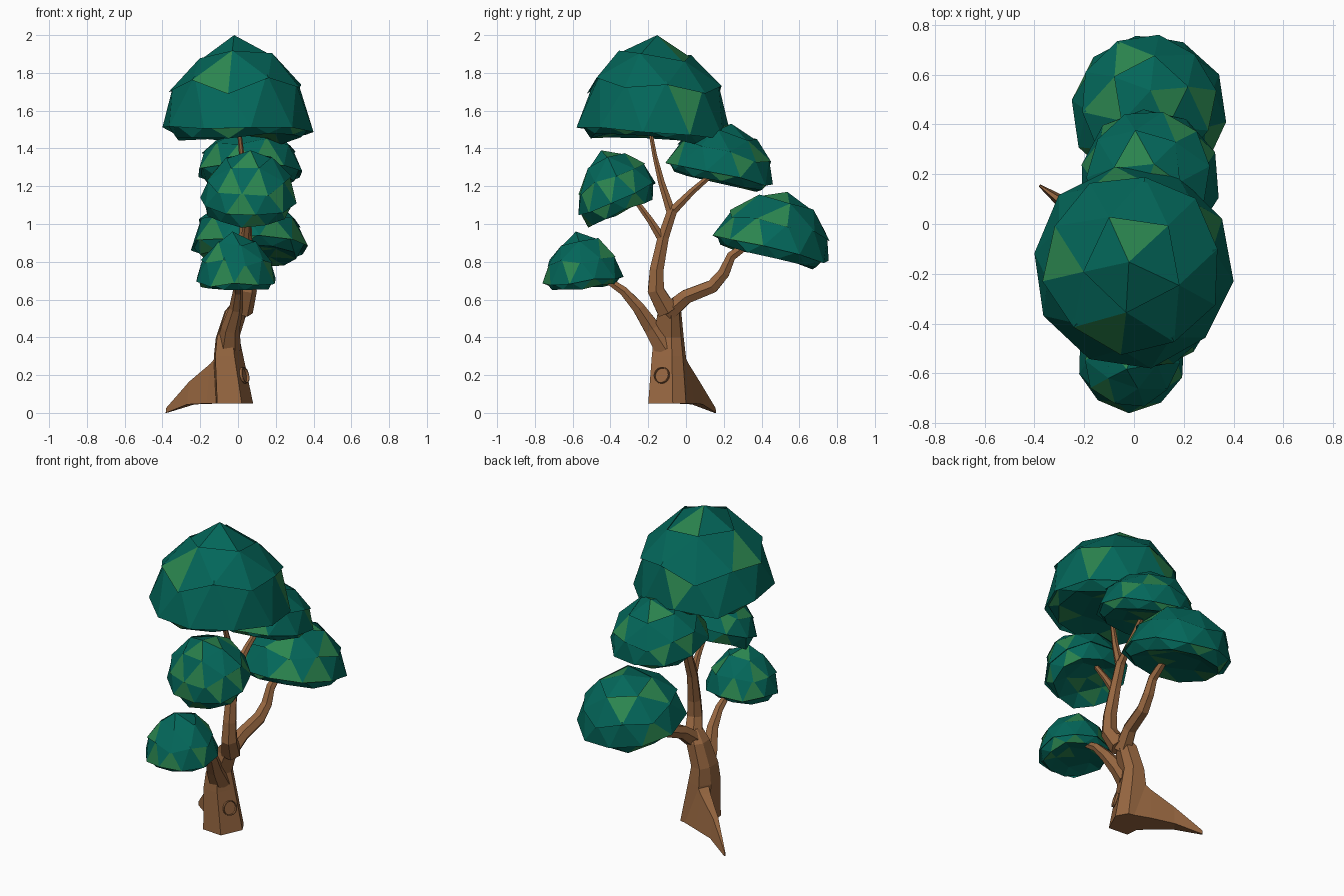
import bpy, bmesh, math, random
from mathutils import Vector, Matrix

if "Cube" in bpy.data.objects:
    bpy.data.objects.remove(bpy.data.objects["Cube"])


def material(name, rgb):
    m = bpy.data.materials.new(name)
    m.diffuse_color = (*rgb, 1)
    m.use_nodes = True
    m.node_tree.nodes["Principled BSDF"].inputs["Base Color"].default_value = m.diffuse_color
    return m


BARK = material("brown bark", (0.31, 0.135, 0.052))
TEAL = material("teal leaves", (0.001, 0.135, 0.102))
GREEN = material("bright green leaves", (0.024, 0.235, 0.078))


def make(name, verts, faces, mats, indices=None):
    me = bpy.data.meshes.new(name)
    me.from_pydata(verts, [], faces)
    for m in mats:
        me.materials.append(m)
    if indices:
        me.polygons.foreach_set("material_index", indices)
    bm = bmesh.new()
    bm.from_mesh(me)
    bmesh.ops.recalc_face_normals(bm, faces=bm.faces)
    bm.to_mesh(me)
    bm.free()
    ob = bpy.data.objects.new(name, me)
    bpy.context.collection.objects.link(ob)
    return ob


def loft(name, rings):
    """Join equal rings of points into a closed solid."""
    n = len(rings[0])
    verts = [p for r in rings for p in r]
    faces = [(k * n + i, k * n + (i + 1) % n, (k + 1) * n + (i + 1) % n, (k + 1) * n + i)
             for k in range(len(rings) - 1) for i in range(n)]
    faces += [tuple(range(n)), tuple(range(len(verts) - n, len(verts)))]
    return make(name, verts, faces, [BARK])


def branch(name, path, sides=6):
    """Tapered bent tube; path holds x, y, z, radius."""
    pts = [Vector(p[:3]) for p in path]
    rings = []
    for i, p in enumerate(pts):
        t = (pts[min(i + 1, len(pts) - 1)] - pts[max(i - 1, 0)]).normalized()
        u = (Vector((1, 0, 0)) - t * t.x).normalized()
        v = t.cross(u)
        rings.append([p + path[i][3] * (u * math.cos(a) + v * math.sin(a))
                      for a in (math.tau * k / sides for k in range(sides))])
    return loft(name, rings)


def canopy(name, lo, hi, tilt, under, seed):
    """Faceted dome in overlapping tiers, fitted to the box lo..hi."""
    rng = random.Random(seed)
    bm = bmesh.new()
    bmesh.ops.create_icosphere(bm, subdivisions=2, radius=1)
    bmesh.ops.rotate(bm, matrix=Matrix.Rotation(rng.uniform(0, 6), 3, 'Z'), verts=bm.verts)
    tier = {f: sum(f.calc_center_median().z < h for h in (0.81, 0.45, 0.0)) for f in bm.faces}
    for v in bm.verts:                      # sharper apex, ragged rings, tucked-in underside
        z = v.co.z
        if z > 0.95:
            v.co = Vector((rng.uniform(-0.08, 0.08), rng.uniform(-0.12, 0), 1.09))
        elif z > -0.1:
            v.co *= rng.uniform(0.98, 1.02)
            v.co.z += rng.uniform(-0.06, 0.06)
        elif z > -0.7:
            v.co.z = -under + rng.uniform(-0.04, 0.04)
        else:
            v.co.z = -under * 0.5
    rot = Matrix.Rotation(math.radians(tilt), 3, 'X')
    keys, verts, faces, mats = {}, [], [], []

    def point(v, k):
        if (v, k) not in keys:
            p = v.co.copy()
            if any(tier[f] > k for f in v.link_faces):   # overhanging lip
                p = Vector((p.x * 1.06, p.y * 1.06, p.z - 0.045))
            keys[v, k] = len(verts)
            verts.append(rot @ p)
        return keys[v, k]

    bright = set()
    for f in bm.faces:
        faces.append([point(v, tier[f]) for v in f.verts])
        # bright accents are scattered single facets that never touch along an edge
        near = {g for e in f.edges for g in e.link_faces}
        if rng.random() < 0.33 and not near & bright:
            bright.add(f)
        mats.append(int(f in bright))
    for e in bm.edges:
        a, b = sorted(tier[f] for f in e.link_faces)
        if a != b:
            v, w = e.verts
            faces.append([point(v, a), point(w, a), point(w, b), point(v, b)])
            mats.append(0)
    bm.free()
    for i in range(3):
        mn, mx = min(p[i] for p in verts), max(p[i] for p in verts)
        for p in verts:
            p[i] = lo[i] + (p[i] - mn) * (hi[i] - lo[i]) / (mx - mn)
    return make(name, verts, faces, [TEAL, GREEN], mats)


# Trunk: six-sided base profile swept upward and narrowed
base = [(0.02, -0.2), (0.08, -0.07), (0.04, 0.0), (-0.07, 0.02), (-0.12, -0.06), (-0.11, -0.19)]
levels = [(0.05, 0, 0, 1, 1), (0.3, -0.03, 0, 0.78, 0.82), (0.4, -0.035, 0, 0.62, 0.72),
          (0.54, 0.01, 0.005, 0.6, 0.56), (0.605, 0.05, -0.015, 0.4, 0.4)]
loft("trunk", [[(-0.02 + dx + (x + 0.02) * sx, -0.095 + dy + (y + 0.095) * sy, z) for x, y in base]
               for z, dx, dy, sx, sy in levels])

# Root flaring out to the back left
rings = []
for x, y, w, top, bot in [(-0.04, -0.07, 0.09, 0.36, 0.05), (-0.13, -0.01, 0.065, 0.26, 0.05),
                          (-0.25, 0.06, 0.035, 0.165, 0.045), (-0.38, 0.155, 0.005, 0.025, 0.0)]:
    rings.append([(x + 0.57 * w * s, y + 0.82 * w * s, z)
                  for s, z in ((-1, bot), (1, bot), (0.45, top), (-0.45, top))])
loft("root", rings)

# Knot ring on the front right face of the trunk
face_n = Vector((0.13, -0.06, 0.03)).normalized()
u = Vector((0.06, 0.13, 0)).normalized()
v = face_n.cross(u)
centre = Vector((0.037, -0.13, 0.2))
verts, faces, N = [], [], 16
for r, h in ((0.044, -0.01), (0.044, 0.004), (0.039, 0.004), (0.039, -0.01)):
    verts += [centre + face_n * h + r * (u * math.cos(a) + v * math.sin(a))
              for a in (math.tau * k / N for k in range(N))]
for k in range(4):
    faces += [(k * N + i, k * N + (i + 1) % N, (k + 1) % 4 * N + (i + 1) % N, (k + 1) % 4 * N + i)
              for i in range(N)]
make("trunk_knot", verts, faces, [BARK])

# Branches
branch("main_branch", [(0.02, -0.1, 0.54, 0.06), (0.05, -0.16, 0.65, 0.05), (0.05, -0.155, 0.76, 0.042),
                       (0.04, -0.12, 0.93, 0.034), (0.04, -0.07, 1.08, 0.03)])
branch("top_branch", [(0.04, -0.075, 1.05, 0.028), (0.03, -0.13, 1.22, 0.02),
                      (0.02, -0.165, 1.36, 0.014), (0.0, -0.2, 1.55, 0.01)])
branch("upper_back_branch", [(0.04, -0.08, 1.06, 0.028), (0.05, 0.03, 1.17, 0.02), (0.07, 0.18, 1.3, 0.013)])
branch("upper_front_branch", [(0.04, -0.12, 0.91, 0.028), (0.05, -0.19, 1.02, 0.02), (0.05, -0.3, 1.17, 0.013)])
branch("lower_back_branch", [(0.0, -0.1, 0.53, 0.055), (0.03, 0.0, 0.615, 0.043), (0.05, 0.14, 0.67, 0.04),
                             (0.06, 0.2, 0.74, 0.035), (0.06, 0.24, 0.83, 0.029), (0.06, 0.42, 0.96, 0.016)])
branch("lower_front_branch", [(-0.05, -0.11, 0.34, 0.065), (-0.04, -0.18, 0.45, 0.05), (-0.01, -0.25, 0.555, 0.037),
                              (0.0, -0.33, 0.645, 0.027), (0.0, -0.5, 0.76, 0.013)])

# Foliage domes
canopy("top_canopy", (-0.4, -0.58, 1.42), (0.4, 0.23, 2.0), -3, 0.15, 1)
canopy("upper_back_canopy", (-0.21, -0.11, 1.17), (0.34, 0.46, 1.53), -15, 0.2, 2)
canopy("lower_back_canopy", (-0.25, 0.14, 0.76), (0.37, 0.76, 1.17), -15, 0.2, 3)
canopy("upper_front_canopy", (-0.2, -0.57, 0.98), (0.31, -0.16, 1.39), 20, 0.3, 4)
canopy("lower_front_canopy", (-0.22, -0.76, 0.65), (0.2, -0.33, 0.96), 5, 0.2, 5)
